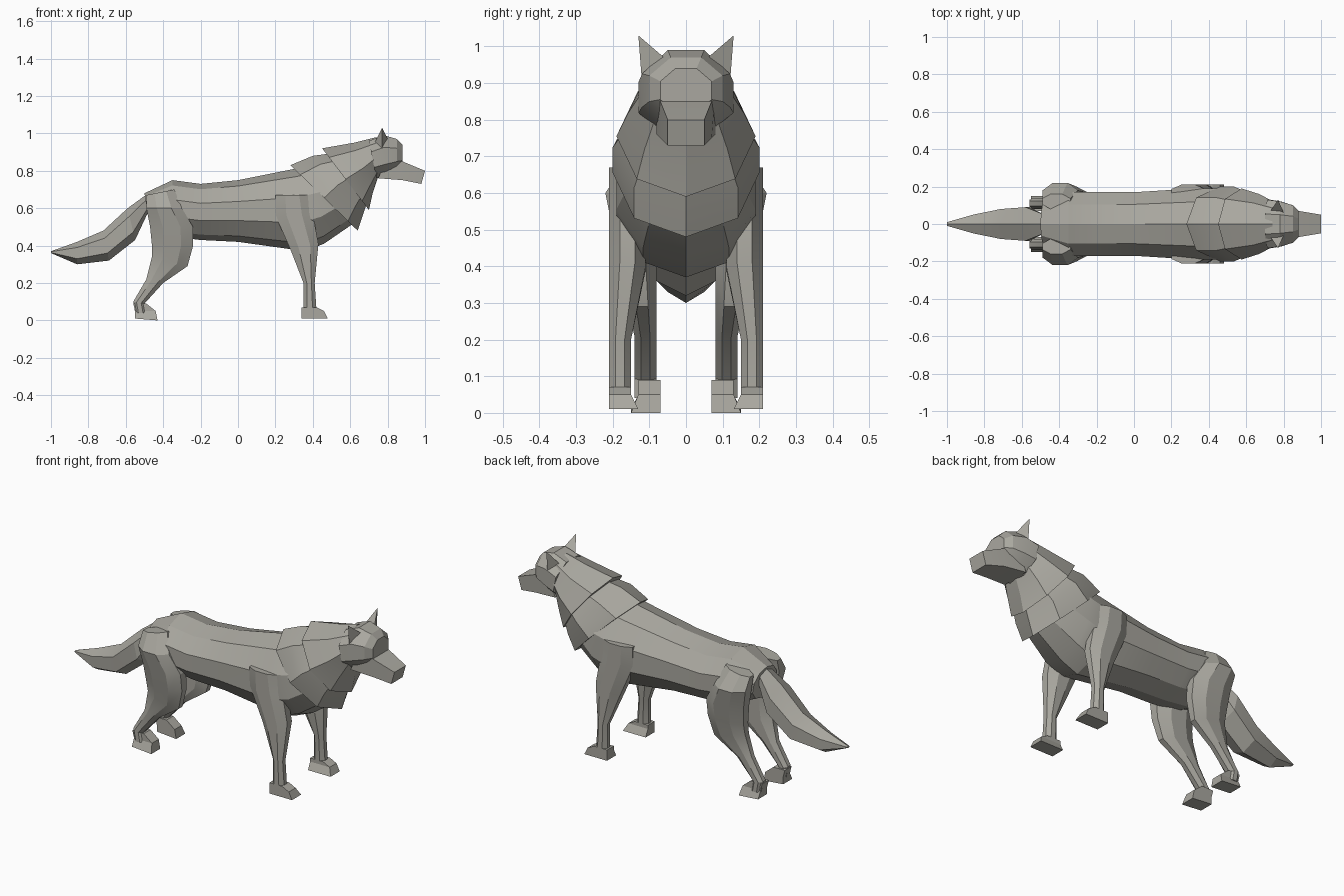
import bpy, bmesh, math

cube = bpy.data.objects.get("Cube")
if cube:
    bpy.data.objects.remove(cube, do_unlink=True)

fur = bpy.data.materials.new("grey fur")
fur.use_nodes = True
fur.diffuse_color = (.4, .39, .35, 1)
fur.node_tree.nodes["Principled BSDF"].inputs["Base Color"].default_value = fur.diffuse_color


def finish(name, bm, mirrored):
    """Turn a bmesh into a faceted object, copied to the other side if paired."""
    bmesh.ops.recalc_face_normals(bm, faces=bm.faces)
    mesh = bpy.data.meshes.new(name)
    bm.to_mesh(mesh)
    bm.free()
    mesh.materials.append(fur)
    obj = bpy.data.objects.new(name, mesh)
    bpy.context.collection.objects.link(obj)
    if mirrored:
        modifier = obj.modifiers.new("Mirror", 'MIRROR')
        modifier.use_axis = (False, True, False)
    bpy.ops.object.select_all(action='DESELECT')
    obj.select_set(True)
    bpy.context.view_layer.objects.active = obj
    bpy.ops.object.shade_smooth_by_angle(angle=math.radians(22))


def polygon(sides, flat_top):
    """Regular polygon fitted to a square from -1 to 1, with an edge or a corner on top."""
    shift = .5 if flat_top else 0
    angles = [math.tau * (i + shift) / sides for i in range(sides)]
    widest = max(math.sin(a) for a in angles)
    tallest = max(math.cos(a) for a in angles)
    return [(math.sin(a) / widest, math.cos(a) / tallest) for a in angles]


def ring(top, bottom, width):
    """Cross-section between two (x, z) points in the middle plane, with a half-width."""
    return top, bottom, width


def loft(name, sides, rings, flat_top=False, side=0, lean=0):
    """Skin a row of rings; lean pushes each ring outward or inward from the side line."""
    outline = polygon(sides, flat_top)
    bm = bmesh.new()
    loops = []
    for top, bottom, width in rings:
        loop = []
        for across, up in outline:
            blend = (up + 1) / 2
            x = bottom[0] + (top[0] - bottom[0]) * blend
            z = bottom[1] + (top[1] - bottom[1]) * blend
            loop.append(bm.verts.new((x, side + width * (lean + across), z)))
        loops.append(loop)
    for loop, following in zip(loops, loops[1:]):
        for i in range(sides):
            j = (i + 1) % sides
            bm.faces.new((loop[i], loop[j], following[j], following[i]))
    bm.faces.new(loops[0])
    bm.faces.new(loops[-1])
    finish(name, bm, mirrored=side > 0)


# Trunk from rump to chest
loft("torso", sides=10, rings=[
    ring(top=(-.5, .68), bottom=(-.47, .5), width=.1),
    ring(top=(-.35, .75), bottom=(-.36, .45), width=.17),
    ring(top=(-.2, .73), bottom=(-.2, .43), width=.17),
    ring(top=(0, .75), bottom=(0, .42), width=.17),
    ring(top=(.3, .81), bottom=(.36, .37), width=.19),
    ring(top=(.42, .83), bottom=(.46, .41), width=.19),
    ring(top=(.5, .85), bottom=(.62, .52), width=.15),
])

# Two overlapping collars of long fur
loft("rear_mane", sides=8, rings=[
    ring(top=(.28, .83), bottom=(.64, .48), width=.2),
    ring(top=(.4, .88), bottom=(.67, .57), width=.2),
    ring(top=(.55, .9), bottom=(.7, .66), width=.16),
])
loft("front_mane", sides=8, rings=[
    ring(top=(.45, .92), bottom=(.7, .59), width=.19),
    ring(top=(.62, .95), bottom=(.72, .68), width=.16),
    ring(top=(.74, .98), bottom=(.75, .77), width=.12),
])

# Head and muzzle
loft("head", sides=8, flat_top=True, rings=[
    ring(top=(.7, .96), bottom=(.74, .76), width=.13),
    ring(top=(.78, .99), bottom=(.79, .77), width=.12),
    ring(top=(.85, .97), bottom=(.85, .8), width=.1),
    ring(top=(.88, .94), bottom=(.88, .82), width=.07),
])
loft("muzzle", sides=4, flat_top=True, rings=[
    ring(top=(.8, .88), bottom=(.75, .76), width=.08),
    ring(top=(.88, .85), bottom=(.88, .75), width=.07),
    ring(top=(1, .8), bottom=(.98, .73), width=.05),
])

# Pointed ears
bm = bmesh.new()
base = [bm.verts.new(p) for p in ((.8, .06, .97), (.77, .12, .9), (.73, .07, .95))]
tip = bm.verts.new((.77, .13, 1.03))
bm.faces.new(base)
for i, corner in enumerate(base):
    bm.faces.new((corner, base[i - 1], tip))
finish("ears", bm, mirrored=True)

# Drooping tail
loft("tail", sides=6, rings=[
    ring(top=(-.48, .68), bottom=(-.48, .58), width=.05),
    ring(top=(-.59, .6), bottom=(-.55, .43), width=.09),
    ring(top=(-.72, .48), bottom=(-.69, .32), width=.08),
    ring(top=(-.86, .42), bottom=(-.86, .3), width=.05),
    ring(top=(-1, .37), bottom=(-1, .36), width=.01),
])

# Legs run downward; each ring spans from the front edge to the back edge
loft("front_legs", sides=8, flat_top=True, side=.21, lean=-1, rings=[
    ring(top=(.38, .67), bottom=(.2, .67), width=.04),
    ring(top=(.4, .57), bottom=(.2, .56), width=.05),
    ring(top=(.43, .41), bottom=(.28, .38), width=.05),
    ring(top=(.41, .2), bottom=(.35, .2), width=.03),
    ring(top=(.42, .05), bottom=(.35, .05), width=.03),
])
loft("hind_legs", sides=8, flat_top=True, side=.08, lean=1, rings=[
    ring(top=(-.34, .7), bottom=(-.49, .67), width=.04),
    ring(top=(-.3, .6), bottom=(-.49, .6), width=.07),
    ring(top=(-.24, .5), bottom=(-.47, .5), width=.06),
    ring(top=(-.24, .4), bottom=(-.46, .4), width=.05),
    ring(top=(-.27, .29), bottom=(-.46, .34), width=.04),
    ring(top=(-.4, .2), bottom=(-.49, .22), width=.03),
    ring(top=(-.5, .09), bottom=(-.56, .1), width=.03),
    ring(top=(-.49, .04), bottom=(-.55, .04), width=.03),
])

# Paws
loft("front_paws", sides=4, flat_top=True, side=.21, lean=-1, rings=[
    ring(top=(.42, .07), bottom=(.34, .07), width=.03),
    ring(top=(.46, .05), bottom=(.34, .05), width=.03),
    ring(top=(.48, .01), bottom=(.34, .01), width=.04),
])
loft("hind_paws", sides=4, flat_top=True, side=.07, lean=1, rings=[
    ring(top=(-.49, .09), bottom=(-.56, .09), width=.03),
    ring(top=(-.44, .05), bottom=(-.55, .05), width=.03),
    ring(top=(-.43, 0), bottom=(-.55, .01), width=.04),
])
